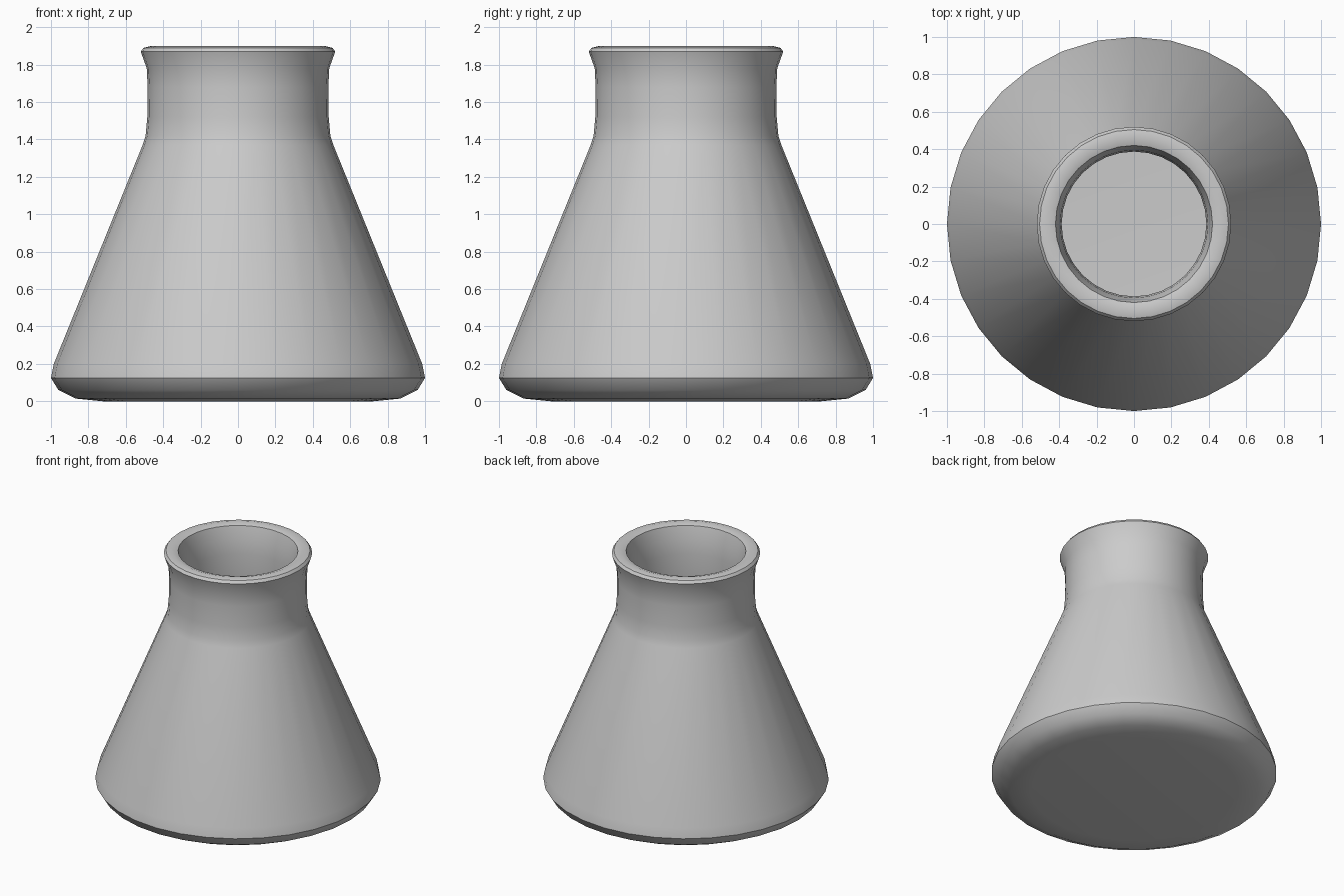
import bpy, bmesh, math

cube = bpy.data.objects.get("Cube")
if cube:
    bpy.data.objects.remove(cube, do_unlink=True)

SIDES = 32

# Single grey material
grey = bpy.data.materials.new("plain_grey")
grey.use_nodes = True
colour = (0.6, 0.6, 0.6, 1.0)
grey.diffuse_color = colour
grey.node_tree.nodes["Principled BSDF"].inputs["Base Color"].default_value = colour


def lathe(name, profile, sharp_angle):
    """Spin a (radius, height) profile round z; both ends are capped."""
    bm = bmesh.new()
    rings = []
    for r, z in profile:
        rings.append([bm.verts.new((r * math.cos(2 * math.pi * i / SIDES),
                                    r * math.sin(2 * math.pi * i / SIDES), z))
                      for i in range(SIDES)])
    for low, high in zip(rings, rings[1:]):
        for i in range(SIDES):
            j = (i + 1) % SIDES
            bm.faces.new((low[i], low[j], high[j], high[i]))
    bm.faces.new(rings[0][::-1])
    bm.faces.new(rings[-1])
    bmesh.ops.recalc_face_normals(bm, faces=bm.faces[:])
    mesh = bpy.data.meshes.new(name)
    bm.to_mesh(mesh)
    bm.free()
    mesh.materials.append(grey)
    obj = bpy.data.objects.new(name, mesh)
    bpy.context.collection.objects.link(obj)
    bpy.ops.object.select_all(action='DESELECT')
    obj.select_set(True)
    bpy.context.view_layer.objects.active = obj
    bpy.ops.object.shade_smooth_by_angle(angle=math.radians(sharp_angle))
    return obj


# Rounded base, conical body, neck and flared lip
outside = [(0.72, 0.0), (0.87, 0.015), (0.96, 0.06), (1.0, 0.125), (0.985, 0.2),
           (0.51, 1.37), (0.494, 1.42), (0.485, 1.52), (0.483, 1.68),
           (0.488, 1.78), (0.52, 1.87)]
# Rolled rim
rim = [(0.505, 1.89), (0.465, 1.9), (0.42, 1.885)]
# Hollow: neck bore, inner cone and flat floor
inside = [(0.395, 1.79), (0.387, 1.68), (0.387, 1.52), (0.395, 1.42),
          (0.42, 1.34), (0.88, 0.2), (0.89, 0.15), (0.85, 0.11), (0.72, 0.1)]

lathe("flask", outside + rim + inside, 35)
